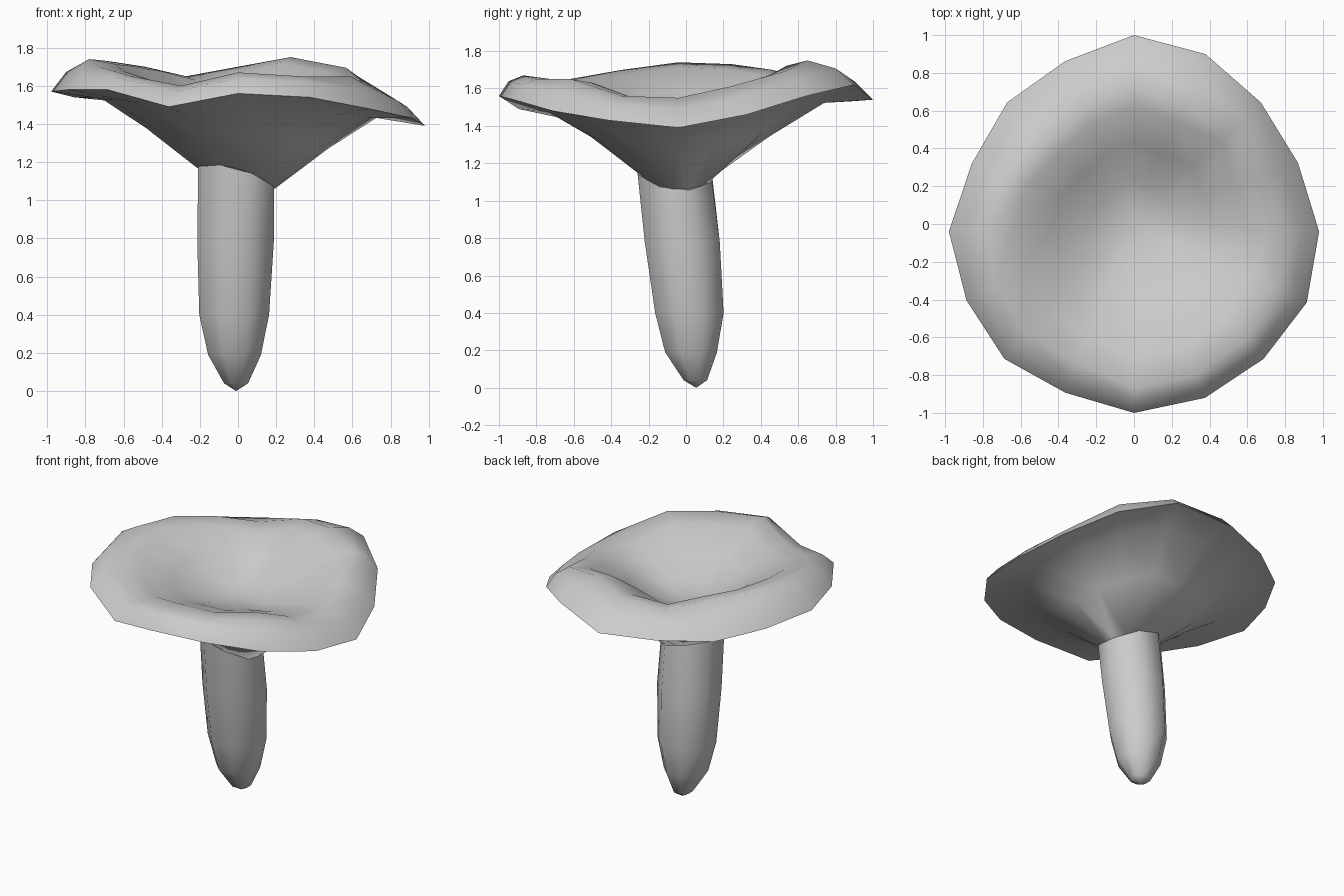
import bpy
import bmesh
import math
from mathutils import Vector

default_cube = bpy.data.objects.get("Cube")
if default_cube:
    bpy.data.objects.remove(default_cube, do_unlink=True)

# One plain grey for the whole model
grey = bpy.data.materials.new("plain grey")
grey.use_nodes = True
grey_value = (0.6, 0.6, 0.6, 1.0)
grey.diffuse_color = grey_value
grey.node_tree.nodes["Principled BSDF"].inputs["Base Color"].default_value = grey_value


def loft(name, rings, start=None, end=None, smooth_angle=60):
    """Skin a stack of equal rings, closing either end on a single point."""
    bm = bmesh.new()
    loops = [[bm.verts.new(point) for point in ring] for ring in rings]
    count = len(loops[0])
    for lower, upper in zip(loops, loops[1:]):
        for i in range(count):
            j = (i + 1) % count
            bm.faces.new((lower[i], lower[j], upper[j], upper[i]))
    for loop, tip in ((loops[0], start), (loops[-1], end)):
        if tip is not None:
            tip_vert = bm.verts.new(tip)
            for i in range(count):
                bm.faces.new((loop[i], loop[(i + 1) % count], tip_vert))
    bmesh.ops.recalc_face_normals(bm, faces=bm.faces)
    mesh = bpy.data.meshes.new(name)
    bm.to_mesh(mesh)
    bm.free()
    mesh.materials.append(grey)
    obj = bpy.data.objects.new(name, mesh)
    bpy.context.collection.objects.link(obj)
    bpy.ops.object.select_all(action="DESELECT")
    obj.select_set(True)
    bpy.context.view_layer.objects.active = obj
    bpy.ops.object.shade_smooth_by_angle(angle=math.radians(smooth_angle))
    return obj


def wavy_ring(radii, heights):
    """Irregular ring, clockwise from the back."""
    ring = []
    for i, (radius, height) in enumerate(zip(radii, heights)):
        angle = math.tau * i / len(radii)
        sag = 0.04 * abs(math.sin(angle))
        ring.append(Vector((radius * math.sin(angle), radius * math.cos(angle) - sag, height)))
    return ring


def shrink(ring, target, width, rise):
    """Pull a ring towards a point, sideways and in height separately."""
    return [Vector((target.x + (p.x - target.x) * width,
                    target.y + (p.y - target.y) * width,
                    target.z + (p.z - target.z) * rise)) for p in ring]


def neck_height(x, y):
    """The sloping line where the cap meets the stem."""
    return 1.14 - 0.28 * x - 0.8 * x * x - 0.1 * y


# Cap: drooping outer rim and raised crest
rim = wavy_ring(
    (1, .99, .95, .94, .98, .99, .97, .98, 1, .95, .97, .96, .98, .93, .95, .95),
    (1.54, 1.62, 1.56, 1.46, 1.39, 1.43, 1.48, 1.54,
     1.56, 1.49, 1.58, 1.58, 1.57, 1.54, 1.52, 1.53))
crest = wavy_ring(
    (.75, .72, .8, .71, .75, .8, .83, .85, .87, .78, .79, .79, .78, .74, .69, .71),
    (1.7, 1.75, 1.695, 1.61, 1.55, 1.56, 1.65, 1.65,
     1.67, 1.6, 1.65, 1.7, 1.74, 1.73, 1.7, 1.65))
shoulder = [a.lerp(b, 0.4) + Vector((0, 0, 0.035)) for a, b in zip(rim, crest)]

# Cap: hollow inside the crest, gentle at first and then steeper
hollow = Vector((0, 0.03, 1.4))
inside = [shrink(crest, hollow, w, r) for w, r in ((0.82, 0.92), (0.55, 0.55), (0.28, 0.14))]

# Cap: funnel underside running down to the neck
neck_centre = Vector((-0.01, -0.06, 1.14))
neck = []
for p in rim:
    q = neck_centre + Vector((p.x, p.y, 0)).normalized() * 0.205
    neck.append(Vector((q.x, q.y, neck_height(q.x, q.y))))
flange = [Vector((p.x * 0.74, p.y * 0.74, p.z * 0.6 + 0.6 + min(0, 0.06 * p.y)))
          for p in rim]
funnel = [a.lerp(b, 0.52) + Vector((0, 0, 0.015)) for a, b in zip(neck, flange)]
loft("cap", [neck, funnel, flange, rim, shoulder, crest] + inside,
     start=neck_centre, end=hollow)

# Stem: slightly leaning, eight sided, tapering to a rounded foot
stem_sides = 8
stem_profile = (
    # height, radius, centre x, centre y
    (0.04, 0.068, -0.01, 0.05),
    (0.19, 0.15, -0.018, 0.027),
    (0.4, 0.198, -0.02, 0.018),
    (0.78, 0.217, -0.013, -0.02),
    (1.13, 0.215, -0.01, -0.06),
)
stem_rings = []
for height, radius, cx, cy in stem_profile:
    ring = []
    for i in range(stem_sides):
        angle = math.tau * (i + 0.5) / stem_sides
        x = cx + radius * math.cos(angle)
        y = cy + radius * math.sin(angle)
        ring.append((x, y, neck_height(x, y) if height > 1 else height))
    stem_rings.append(ring)
loft("stem", stem_rings, start=(-0.01, 0.055, 0), end=neck_centre)
